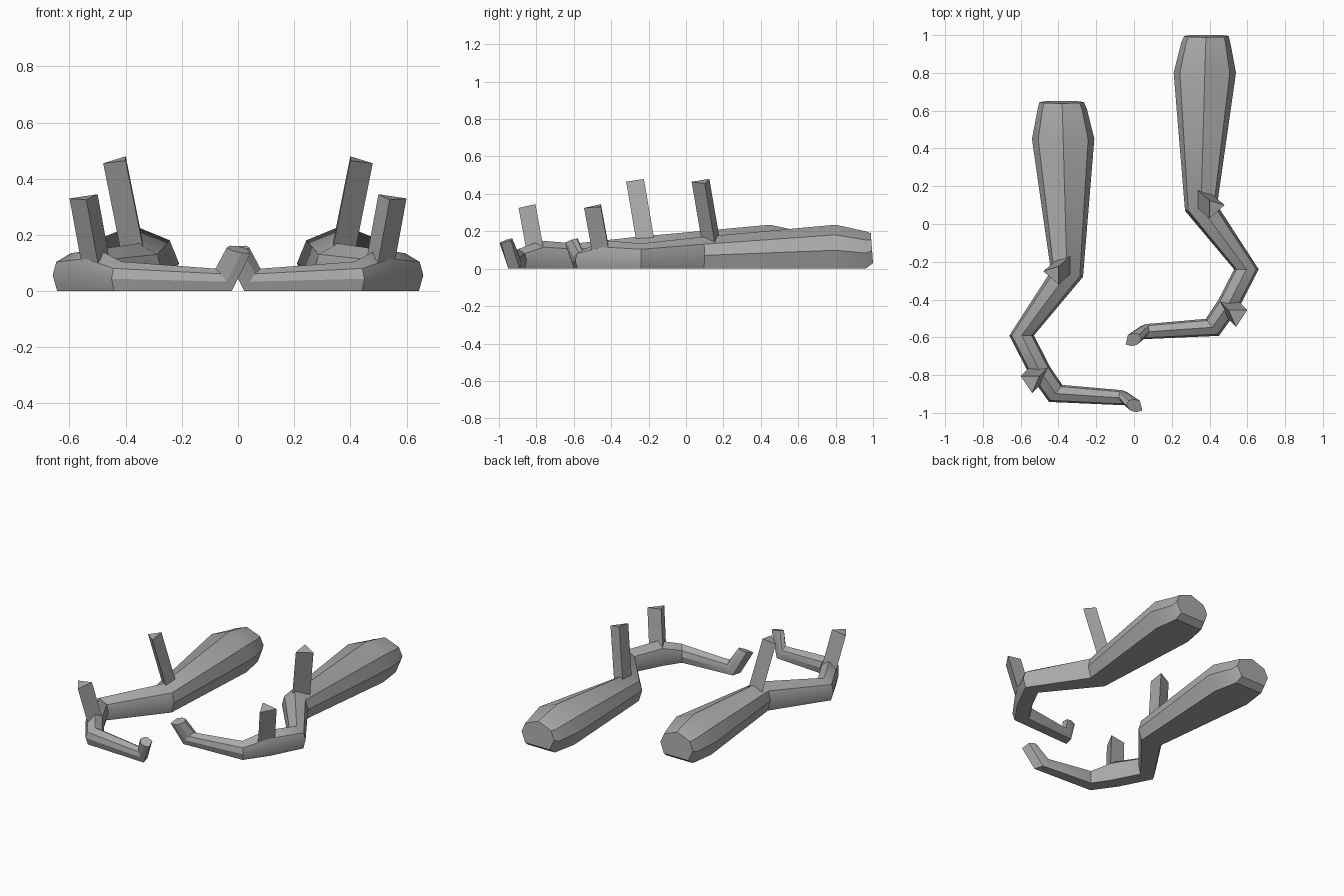
import bpy, bmesh
from mathutils import Vector

cube = bpy.data.objects.get("Cube")
if cube:
    bpy.data.objects.remove(cube, do_unlink=True)

bark = bpy.data.materials.new("grey_bark")
bark.use_nodes = True
GREY = (0.4, 0.4, 0.4, 1)
bark.diffuse_color = GREY
bark.node_tree.nodes["Principled BSDF"].inputs["Base Color"].default_value = GREY

# Flat-bottomed cross-section: (across, up)
PROFILE = [(-.75, 0), (.75, 0), (1, .42), (.8, .77), (0, 1), (-.8, .77), (-1, .42)]

# Bottom centre, half-width vector and height vector, from thick end to tip
SECTIONS = [
    ((.383, 1, .03), (.118, 0, 0), (0, -.012, .16)),
    ((.38, .96, 0), (.13, 0, 0), (0, 0, .2)),
    ((.375, .8, 0), (.165, 0, 0), (0, 0, .235)),
    ((.355, .085, 0), (.085, .015, 0), (0, 0, .17)),
    ((.595, -.24, 0), (.065, 0, 0), (0, 0, .135)),
    ((.5, -.425, 0), (.055, -.02, 0), (0, 0, .15)),
    ((.415, -.547, 0), (.035, -.045, 0), (0, 0, .105)),
    ((.03, -.57, 0), (-.01, -.04, 0), (.05, 0, .08)),
    ((-.038, -.612, .143), (-.008, -.034, -.012), (.078, 0, .012)),
]

# Cut twigs: three top corners and the offset down to the base
TWIGS = {
    "tall_twig": ([(.40, .125, .48), (.40, .03, .465), (.48, .1, .455)], (-.068, .058, -.34)),
    "short_twig": ([(.50, -.455, .345), (.60, -.455, .33), (.54, -.545, .325)], (-.045, .045, -.245)),
}


def loft(name, rings, mirrored):
    """Skin a list of rings; the second branch is mirrored and moved forward."""
    bm = bmesh.new()
    loops = []
    for ring in rings:
        loops.append([bm.verts.new((-p.x, p.y - .35, p.z) if mirrored else p) for p in ring])
    for a, b in zip(loops, loops[1:]):
        for i in range(len(a)):
            j = (i + 1) % len(a)
            bm.faces.new((a[i], a[j], b[j], b[i]))
    bm.faces.new(loops[0])
    bm.faces.new(loops[-1])
    bmesh.ops.recalc_face_normals(bm, faces=bm.faces)
    mesh = bpy.data.meshes.new(name)
    bm.to_mesh(mesh)
    bm.free()
    mesh.materials.append(bark)
    obj = bpy.data.objects.new(name, mesh)
    bpy.context.collection.objects.link(obj)
    return obj


for side, mirrored in (("left", False), ("right", True)):
    # Crooked tapering limb
    rings = [[Vector(c) + Vector(w) * u + Vector(h) * v for u, v in PROFILE]
             for c, w, h in SECTIONS]
    limb = loft(side + "_limb", rings, mirrored)
    bpy.ops.object.select_all(action='DESELECT')
    limb.select_set(True)
    bpy.context.view_layer.objects.active = limb
    bpy.ops.object.shade_smooth_by_angle(angle=.52)

    # Three-sided twigs
    for name, (top, drop) in TWIGS.items():
        top = [Vector(p) for p in top]
        loft(side + "_" + name, [top, [p + Vector(drop) for p in top]], mirrored)
